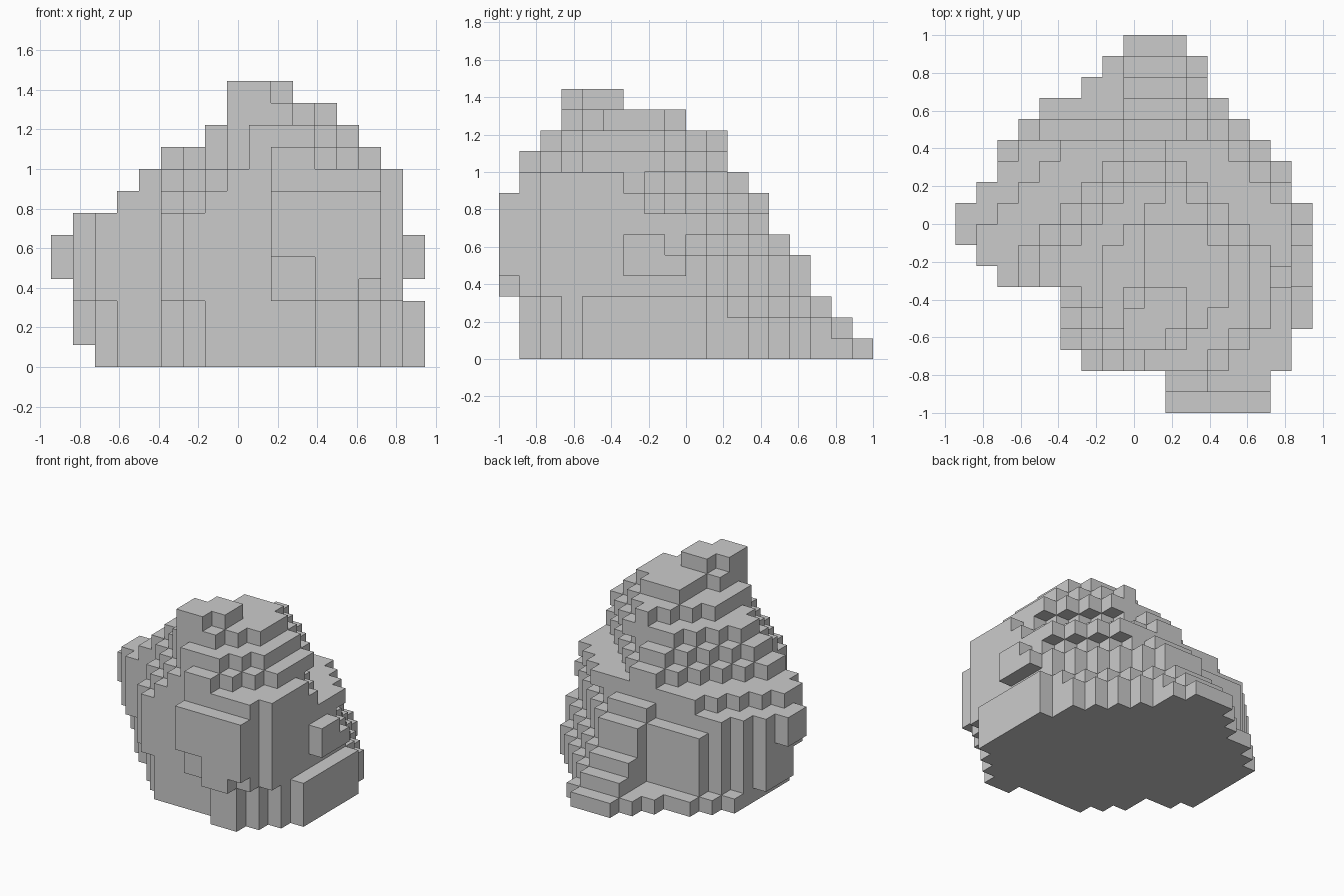
import bpy, bmesh
from mathutils import Vector

if "Cube" in bpy.data.objects:
    bpy.data.objects.remove(bpy.data.objects["Cube"])

S = 1 / 9                       # block size
ORIGIN = Vector((-17 * S / 2, -1.0, 0.0))

# Plan outline: left and right block limit of each row, front to back
LEFT = [10, 10, 6, 5, 5, 5, 2, 1, 0, 0, 1, 2, 2, 3, 4, 6, 7, 8]
RIGHT = [15, 15, 16, 16, 17, 17, 17, 17, 17, 17, 16, 16, 15, 14, 13, 12, 12, 11]

# Layers, bottom to top: x0, x1, y0, y1 in blocks, then stepped corner cuts
# (front left, front right, back right, back left)
LAYERS = [
    (2, 17, 1, 18, 6, 3, 5, 5),
    (1, 17, 1, 17, 7, 3, 6, 6),
    (1, 17, 1, 16, 7, 3, 6, 5),
    (1, 16, 0, 15, 7, 2, 5, 4),
    (1, 17, 0, 15, 7, 2, 6, 4),
    (1, 17, 0, 14, 7, 1, 6, 3),
    (1, 16, 0, 13, 7, 1, 3, 4),
    (3, 16, 0, 13, 6, 1, 6, 5),
    (4, 16, 1, 12, 5, 1, 6, 4),
    (5, 15, 1, 11, 5, 3, 3, 3),
    (7, 14, 2, 11, 2, 2, 3, 3),
    (8, 13, 3, 9, 0, 2, 1, 0),
    (8, 11, 3, 6, 0, 1, 0, 1),
]

# Boxes of blocks: x0, x1, y0, y1, z0, z1
LEDGES = [(0, 1, 8, 10, 4, 6)]            # left spur
HOLLOWS = [
    (16, 17, 4, 6, 4, 6),                 # in front of the right spur
    (16, 17, 9, 10, 4, 6),                # behind the right spur
    (8, 9, 6, 9, 11, 12),                 # beside the summit
    (10, 12, 0, 1, 3, 5),                 # under the front overhang
    (10, 12, 1, 2, 0, 3),                 # beside the front foot
    (0, 8, 14, 17, 1, 5),                 # flat back wall
    (0, 8, 13, 14, 5, 6),                 # shelf above the back wall
]


def layer_blocks(k, x0, x1, y0, y1, fl, fr, br, bl):
    """Blocks of one layer: a rectangle with stepped corners, inside the plan outline."""
    for j in range(y0, y1):
        for i in range(max(x0, LEFT[j]), min(x1, RIGHT[j])):
            l, r, f, b = i - x0, x1 - 1 - i, j - y0, y1 - 1 - j
            if l + f >= fl and r + f >= fr and r + b >= br and l + b >= bl:
                yield (i, j, k)


def box_blocks(x0, x1, y0, y1, z0, z1):
    return {(i, j, k) for i in range(x0, x1)
            for j in range(y0, y1) for k in range(z0, z1)}


blocks = set()
for k, layer in enumerate(LAYERS):
    blocks.update(layer_blocks(k, *layer))
for box in LEDGES:
    blocks |= box_blocks(*box)
for box in HOLLOWS:
    blocks -= box_blocks(*box)

# Rock skin: one square for each exposed block side
bm = bmesh.new()
verts = {}


def corner(p):
    key = tuple(p)
    if key not in verts:
        verts[key] = bm.verts.new(ORIGIN + Vector(key) * S)
    return verts[key]


for block in sorted(blocks):
    for axis in range(3):
        u, v = (axis + 1) % 3, (axis + 2) % 3
        for side in (0, 1):
            near = list(block)
            near[axis] += 1 if side else -1
            if tuple(near) in blocks:
                continue
            quad = []
            for du, dv in ((0, 0), (1, 0), (1, 1), (0, 1)):
                p = list(block)
                p[axis] += side
                p[u] += du
                p[v] += dv
                quad.append(corner(p))
            bm.faces.new(quad if side else quad[::-1])

mesh = bpy.data.meshes.new("rock")
bm.to_mesh(mesh)
bm.free()
rock = bpy.data.objects.new("rock", mesh)
bpy.context.collection.objects.link(rock)
